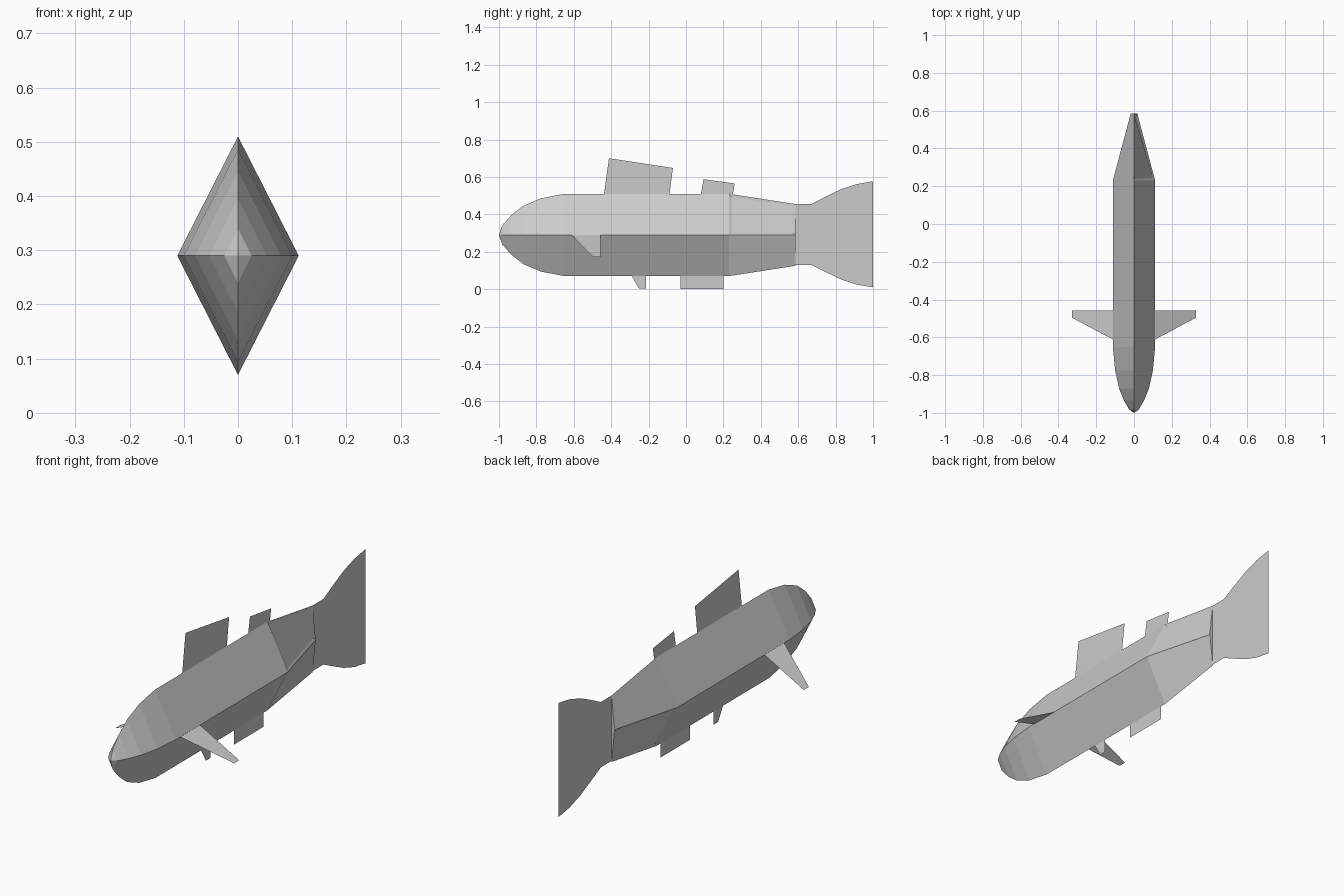
import bpy, bmesh

if "Cube" in bpy.data.objects:
    bpy.data.objects.remove(bpy.data.objects["Cube"])

CZ = 0.29  # height of the body's centre line


def make_object(name, bm):
    mesh = bpy.data.meshes.new(name)
    bm.to_mesh(mesh)
    bm.free()
    ob = bpy.data.objects.new(name, mesh)
    bpy.context.collection.objects.link(ob)
    return ob


def flat_fin(name, points):
    bm = bmesh.new()
    bm.faces.new([bm.verts.new(p) for p in points])
    return make_object(name, bm)


def centre_fin(name, outline):
    return flat_fin(name, [(0, y, z) for y, z in outline])


# Body: diamond sections (y, half width, half height) lofted from nose to tail
sections = [(-0.983, 0.025, 0.05), (-0.935, 0.053, 0.105), (-0.87, 0.079, 0.156),
            (-0.775, 0.1, 0.196), (-0.65, 0.112, 0.22), (0.23, 0.112, 0.22),
            (0.585, 0.0175, 0.165)]
bm = bmesh.new()
nose = bm.verts.new((0, -1, CZ))
rings = [[bm.verts.new(p) for p in ((w, y, CZ), (0, y, CZ + h), (-w, y, CZ), (0, y, CZ - h))]
         for y, w, h in sections]
for i in range(4):
    bm.faces.new((nose, rings[0][i], rings[0][(i + 1) % 4]))
panels = []
for a, b in zip(rings, rings[1:]):
    for i in range(4):
        j = (i + 1) % 4
        f = bm.faces.new((a[i], b[i], b[j], a[j]))
        if b is rings[-1] and i in (0, 2):
            panels.append(f)
bm.faces.new(rings[-1])
bmesh.ops.recalc_face_normals(bm, faces=bm.faces)
# Shallow inset panels on two opposite faces of the tail taper
bmesh.ops.inset_individual(bm, faces=panels, thickness=0.013, depth=-0.004,
                           use_even_offset=True)
make_object("body", bm)

# Fins on the centre plane
centre_fin("tail_fin", [(0.585, 0.455), (0.669, 0.455), (0.75, 0.497), (0.83, 0.535),
                        (0.914, 0.562), (1.0, 0.577), (1.0, 0.01), (0.914, 0.024),
                        (0.83, 0.052), (0.75, 0.09), (0.669, 0.13), (0.585, 0.13)])
centre_fin("front_dorsal_fin", [(-0.438, 0.51), (-0.412, 0.7), (-0.07, 0.648), (-0.088, 0.51)])
centre_fin("rear_dorsal_fin", [(0.08, 0.51), (0.094, 0.588), (0.26, 0.565), (0.25, 0.505),
                               (0.23, 0.51)])
centre_fin("pelvic_fin", [(-0.29, 0.07), (-0.252, 0.004), (-0.214, 0.004), (-0.214, 0.07)])
centre_fin("anal_fin", [(-0.03, 0.07), (-0.03, 0.0), (0.2, 0.0), (0.2, 0.07)])

# Side fins, sloping down and out
for side, s in (("right", 1), ("left", -1)):
    flat_fin(side + "_pectoral_fin", [(s * 0.11, -0.612, CZ), (s * 0.11, -0.457, CZ),
                                      (s * 0.327, -0.457, 0.172), (s * 0.327, -0.497, 0.172)])
